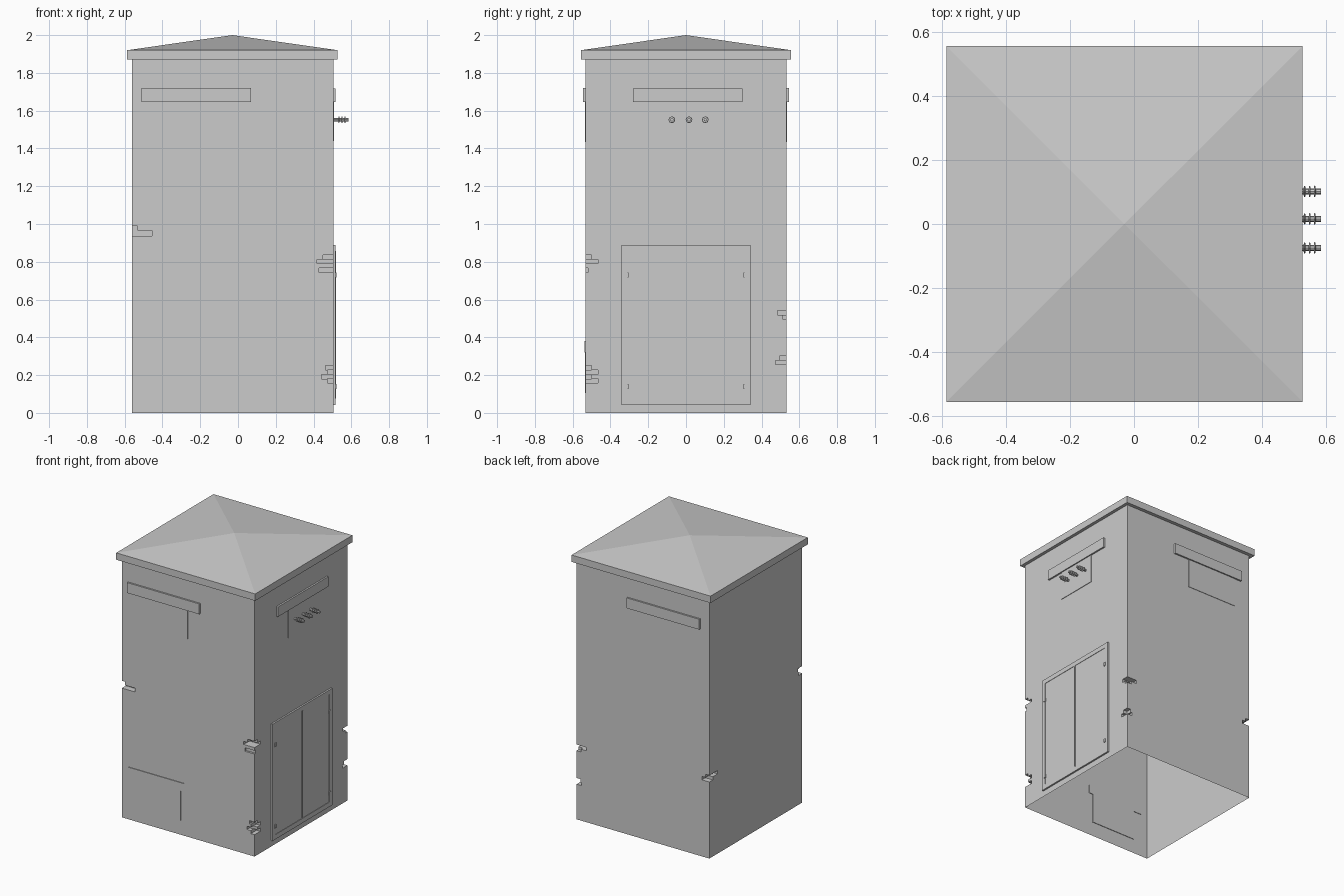
import bpy, bmesh, math
from mathutils import Matrix

if "Cube" in bpy.data.objects:
    bpy.data.objects.remove(bpy.data.objects["Cube"])

X0, X1, Y = -0.56, 0.505, 0.532      # wall planes
TOP = 1.87


def make(name, bm):
    bmesh.ops.recalc_face_normals(bm, faces=bm.faces)
    me = bpy.data.meshes.new(name)
    bm.to_mesh(me)
    bm.free()
    ob = bpy.data.objects.new(name, me)
    bpy.context.collection.objects.link(ob)
    return ob


def box(name, x, y, z):
    bm = bmesh.new()
    mid = [(a + b) / 2 for a, b in (x, y, z)]
    size = [b - a for a, b in (x, y, z)]
    bmesh.ops.create_cube(bm, size=1, matrix=Matrix.Translation(mid) @ Matrix.Diagonal((*size, 1)))
    return make(name, bm)


# Walls, with missing bricks cut out of the corners
walls = box("walls", (X0, X1), (-Y, Y), (0, TOP))
# side x, side y, depth in x, depth in y, z low, z high
chips = [
    (1, -1, .087, .066, .790, .812), (1, -1, .055, .032, .810, .836), (1, -1, .077, .014, .743, .768),
    (1, -1, .030, .066, .158, .182), (1, -1, .062, .032, .180, .204), (1, -1, .030, .066, .202, .228),
    (1, -1, .042, .032, .226, .250),
    (1, 1, .080, .048, .518, .542), (1, 1, .035, .022, .498, .520),
    (1, 1, .040, .058, .255, .277), (1, 1, .030, .038, .275, .300),
    (-1, -1, .105, .045, .937, .965), (-1, -1, .027, .050, .963, .990),
    (-1, 1, .060, .040, .555, .580), (-1, 1, .030, .095, .578, .603),
]
bpy.context.view_layer.objects.active = walls
for sx, sy, dx, dy, z0, z1 in chips:
    xs = (X1 - dx, X1 + .05) if sx > 0 else (X0 - .05, X0 + dx)
    ys = (Y - dy, Y + .05) if sy > 0 else (-Y - .05, -Y + dy)
    cutter = box("brick_cutter", xs, ys, (z0, z1))
    cutter.hide_render = True
    mod = walls.modifiers.new("chip", 'BOOLEAN')
    mod.operation, mod.solver, mod.object = 'DIFFERENCE', 'EXACT', cutter
    bpy.ops.object.modifier_apply(modifier=mod.name)
    bpy.data.objects.remove(cutter)

# Open the underside
bm = bmesh.new()
bm.from_mesh(walls.data)
floor = [f for f in bm.faces if all(v.co.z < 1e-4 for v in f.verts)]
bmesh.ops.delete(bm, geom=floor, context='FACES')
bm.to_mesh(walls.data)
bm.free()

# Roof: overhanging slab with a shallow pyramid
bm = bmesh.new()
rings = [[bm.verts.new((x, y, z)) for x, y in
          ((-.587, -.557), (.528, -.557), (.528, .557), (-.587, .557))] for z in (TOP, 1.92)]
apex = bm.verts.new((-.03, 0, 2.0))
bm.faces.new(rings[0])
for i in range(4):
    j = (i + 1) % 4
    bm.faces.new((rings[0][i], rings[0][j], rings[1][j], rings[1][i]))
    bm.faces.new((rings[1][i], rings[1][j], apex))
make("roof", bm)

# Vents: cover plate under a projecting lintel, on front and back
for side, s in (("front", -1), ("back", 1)):
    def span(a, b):
        return tuple(sorted((s * (Y + a), s * (Y + b))))
    hood = (-.51, .07) if s < 0 else (-.487, .095)
    box(side + "_upper_lintel", hood, span(-.004, .012), (1.645, 1.72))
    box(side + "_upper_plate", (-.43, -.03), span(-.004, .003), (1.435, 1.645))
box("front_lower_lintel", (-.505, -.055), (-Y - .005, -Y + .004), (.32, .38))
box("front_lower_plate", (-.44, -.085), (-Y - .003, -Y + .004), (.105, .32))

# Cable outlet on the right side
box("outlet_lintel", (X1 - .004, X1 + .012), (-.28, .298), (1.645, 1.717))
box("outlet_plate", (X1 - .004, X1 + .004), (-.15, .16), (1.44, 1.645))

# Ribbed insulators turned around the x axis
profile = [(0, .009)]
for c in (.026, .042, .058):
    profile += [(c - .003, .009), (c - .002, .018), (c + .002, .016), (c + .003, .009)]
profile += [(.077, .009)]
for n, y in enumerate((-.075, .016, .102)):
    bm = bmesh.new()
    loops = [[bm.verts.new((X1 + .003 + d, y + r * math.cos(math.tau * k / 8),
                            1.552 + r * math.sin(math.tau * k / 8))) for k in range(8)]
             for d, r in profile]
    for a, b in zip(loops, loops[1:]):
        for k in range(8):
            bm.faces.new((a[k], a[k - 1], b[k - 1], b[k]))
    bm.faces.new(loops[0])
    bm.faces.new(loops[-1])
    make(f"insulator_{n + 1}", bm)

# Double door: frame, two leaves and hinges
for s in (-1, 1):
    box("door_frame_side", (X1 - .004, X1 + .012), tuple(sorted((s * .31, s * .342))), (.043, .89))
    box("door_leaf", (X1 - .002, X1 + .009), tuple(sorted((s * .004, s * .31))), (.077, .857))
    for z in (.14, .73):
        box("hinge", (X1, X1 + .017), tuple(sorted((s * .305, s * .32))), (z - .013, z + .013))
for z in ((.043, .077), (.857, .89)):
    box("door_frame_rail", (X1 - .004, X1 + .012), (-.31, .31), z)
box("door_center_strip", (X1, X1 + .015), (-.004, .004), (.077, .857))
